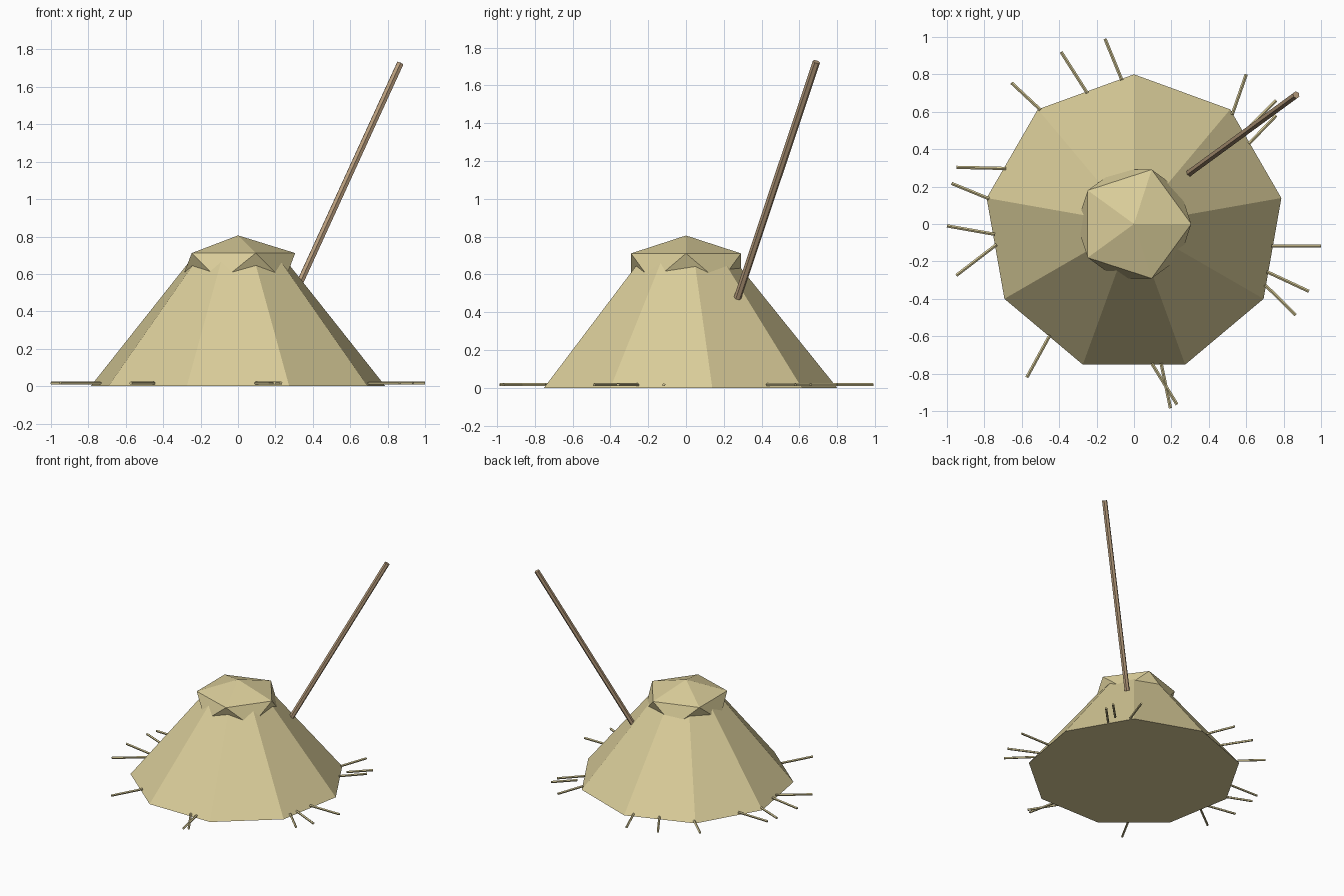
import bpy
from math import pi
from mathutils import Vector

cube = bpy.data.objects.get("Cube")
if cube:
    bpy.data.objects.remove(cube, do_unlink=True)


def material(name, rgb):
    m = bpy.data.materials.new(name)
    m.use_nodes = True
    m.diffuse_color = (*rgb, 1)
    m.node_tree.nodes["Principled BSDF"].inputs["Base Color"].default_value = (*rgb, 1)
    return m


hay = material("hay", (0.70, 0.61, 0.32))
wood = material("wood", (0.47, 0.33, 0.20))


def finish(name, mat):
    ob = bpy.context.object
    ob.name = name
    ob.data.materials.append(mat)
    return ob


def rod(name, start, end, radius, sides, mat):
    """Flat-sided rod between two points."""
    a, b = Vector(start), Vector(end)
    bpy.ops.mesh.primitive_cylinder_add(
        vertices=sides, radius=radius, depth=(b - a).length, location=(a + b) / 2,
        rotation=(b - a).to_track_quat('Z', 'Y').to_euler())
    return finish(name, mat)


# Nine-sided heap, with its narrow top hidden in the cap
height = 0.69
bpy.ops.mesh.primitive_cone_add(vertices=9, radius1=0.8, radius2=0.245,
                                depth=height, location=(0, 0, height / 2))
finish("hay_heap", hay)

# Flattened faceted cap
bpy.ops.mesh.primitive_ico_sphere_add(subdivisions=1, radius=1, location=(0, 0, 0.635))
cap = finish("hay_cap", hay)
cap.scale = (0.342, 0.342, 0.171)

# Long handle leaning out of the heap
rod("wooden_handle", (0.295, 0.272, 0.475), (0.867, 0.69, 1.725), 0.02, 6, wood)

# Loose straws around the foot: outer end, then inner end
straws = [
    (-0.155, 0.99, -0.065, 0.77), (-0.39, 0.92, -0.25, 0.70),
    (-0.655, 0.755, -0.50, 0.61), (-0.95, 0.303, -0.685, 0.297),
    (-0.975, 0.217, -0.775, 0.135), (-1.0, -0.01, -0.745, -0.055),
    (-0.95, -0.275, -0.735, -0.11), (-0.573, -0.82, -0.45, -0.595),
    (0.195, -0.985, 0.145, -0.745), (0.23, -0.965, 0.095, -0.745),
    (0.865, -0.487, 0.70, -0.325), (0.935, -0.36, 0.71, -0.255),
    (1.0, -0.117, 0.735, -0.117), (0.60, 0.80, 0.525, 0.585),
    (0.76, 0.66, 0.62, 0.52), (0.76, 0.58, 0.615, 0.43),
]
for i, (x1, y1, x2, y2) in enumerate(straws, 1):
    rod(f"loose_straw_{i}", (x2, y2, 0.016), (x1, y1, 0.016), 0.009, 5, hay)
